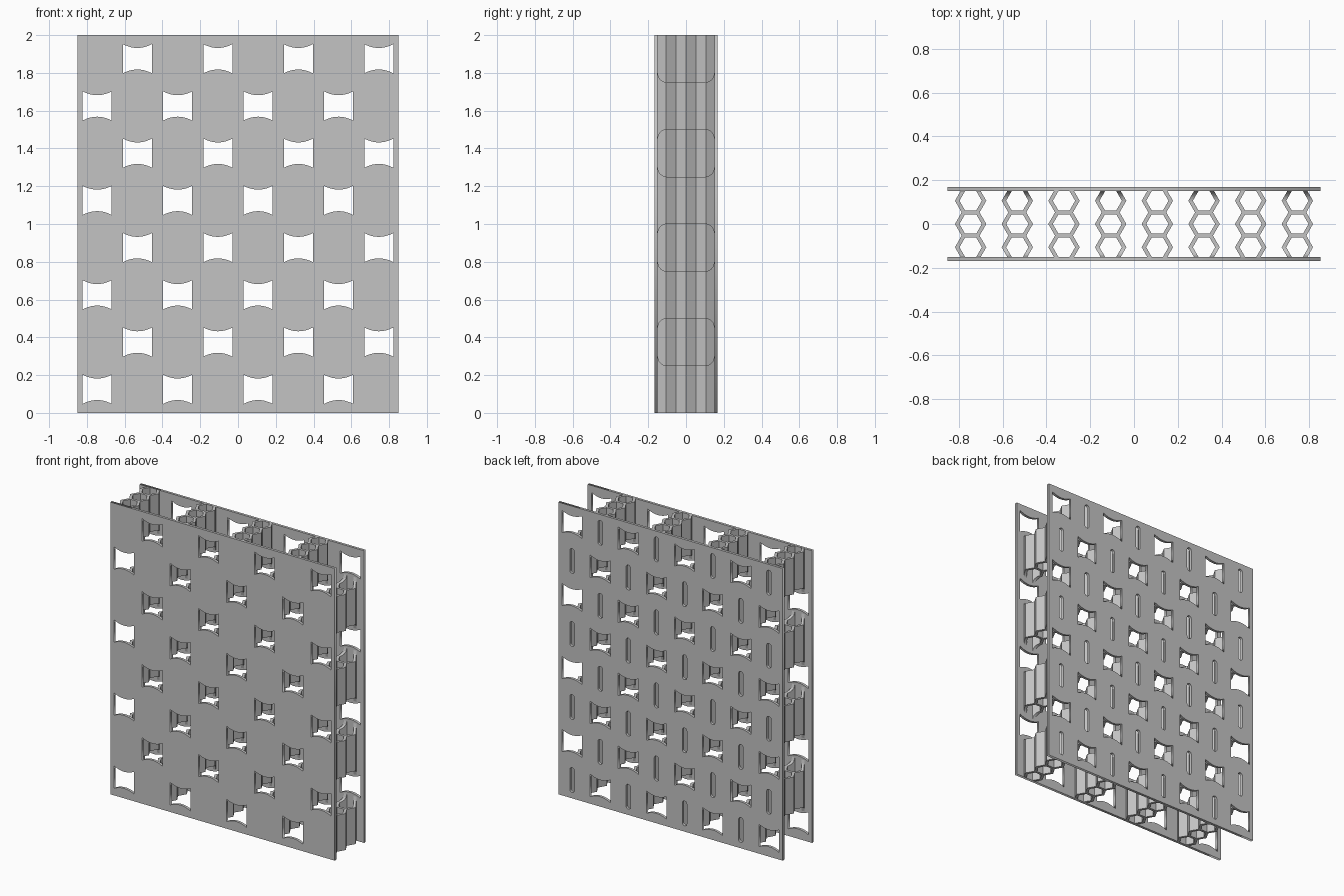
import bpy, bmesh, math

if "Cube" in bpy.data.objects:
    bpy.data.objects.remove(bpy.data.objects["Cube"], do_unlink=True)

COLS, ROWS = 8, 8
PITCH, CELL = 0.213, 0.25          # column spacing, row height
WIDTH, HEIGHT = 0.85, 2.0          # half width and full height of the plates
INNER, OUTER = 0.15, 0.168         # plate faces in y
HEX_STEP = 0.106                   # spacing of hexagons in depth
R_OUT, R_IN = 0.0715, 0.051        # hexagon corner radii
FILLET = 0.05

grey = bpy.data.materials.new("plain grey")
grey.use_nodes = True
grey.diffuse_color = (0.55, 0.55, 0.55, 1)
grey.node_tree.nodes["Principled BSDF"].inputs["Base Color"].default_value = grey.diffuse_color


def column_x(c):
    return (c - (COLS - 1) / 2) * PITCH


def is_window(c, r):
    return (c + r) % 2 == 0


def window_outline(cx, cz):
    """Opening with straight sides and bowed-in top and bottom."""
    half, corner, bow = 0.0765, 0.077, 0.02
    ts = [i / 5 - 1 for i in range(11)]
    top = [(cx + t * half, cz + corner - bow * (1 - t * t)) for t in ts]
    low = [(cx - t * half, cz - corner + bow * (1 - t * t)) for t in ts]
    return top + low


def slot_outline(cx, cz):
    """Narrow upright slot with round ends."""
    r, straight = 0.017, 0.068
    pts = []
    for i in range(18):
        a = math.pi * (i if i < 9 else i - 1) / 8
        lift = straight if i < 9 else -straight
        pts.append((cx + r * math.cos(a), cz + lift + r * math.sin(a)))
    return pts


def make_plate(name, y, slots):
    curve = bpy.data.curves.new(name, "CURVE")
    curve.dimensions = "2D"
    curve.fill_mode = "BOTH"
    curve.extrude = (OUTER - INNER) / 2
    loops = [[(-WIDTH, 0), (WIDTH, 0), (WIDTH, HEIGHT), (-WIDTH, HEIGHT)]]
    for c in range(COLS):
        for r in range(ROWS):
            centre = (column_x(c), (r + 0.5) * CELL)
            if is_window(c, r):
                loops.append(window_outline(*centre))
            elif slots:
                loops.append(slot_outline(*centre))
    for loop in loops:
        spline = curve.splines.new("POLY")
        spline.points.add(len(loop) - 1)
        for p, (x, z) in zip(spline.points, loop):
            p.co = (x, z, 0, 1)
        spline.use_cyclic_u = True
    curve.materials.append(grey)
    ob = bpy.data.objects.new(name, curve)
    ob.rotation_euler.x = math.pi / 2
    ob.location.y = y
    bpy.context.collection.objects.link(ob)
    bpy.ops.object.select_all(action="DESELECT")
    ob.select_set(True)
    bpy.context.view_layer.objects.active = ob
    bpy.ops.object.convert(target="MESH")


def wall_profile():
    """Half of the stacked hexagon section: (y, inner x, outer x) from front to back."""
    slope = 1 / math.sqrt(3)
    flat = R_IN * math.sqrt(3) / 2
    pts = []
    for k in (-1, 0, 1):
        yc = k * HEX_STEP
        lo, hi = yc - HEX_STEP / 2, yc + HEX_STEP / 2
        if k == -1:
            lo = -INNER
        if k == 1:
            hi = INNER

        def outer(y):
            return R_OUT - abs(y - yc) * slope
        if k > -1:
            pts += [(lo, 0, outer(lo)), (yc - flat, 0, outer(yc - flat))]
        a = lo if k == -1 else yc - flat
        b = hi if k == 1 else yc + flat
        steps = [a + (yc - a) * i / 8 for i in range(8)] + [yc + (b - yc) * i / 8 for i in range(9)]
        pts += [(y, R_IN - abs(y - yc) * slope, outer(y)) for y in steps]
        if k < 1:
            pts += [(yc + flat, 0, outer(yc + flat)), (hi, 0, outer(hi))]
    return pts


def flare(y):
    """Extra length near the plates, left by the rounded gap."""
    t = min(max(0, abs(y) - (INNER - FILLET)), FILLET)
    return FILLET - math.sqrt(FILLET ** 2 - t ** 2)


def add_strip(bm, cx, side, z0, z1, profile):
    rings = []
    for y, xi, xo in profile:
        low = max(0, z0 - flare(y))
        high = min(HEIGHT, z1 + flare(y))
        rings.append([bm.verts.new((cx + side * x, y, z))
                      for x, z in ((xi, low), (xo, low), (xo, high), (xi, high))])
    for i, (a, b) in enumerate(zip(rings, rings[1:])):
        (ya, xa, _), (yb, xb, _) = profile[i], profile[i + 1]
        for j in range(4):
            n = (j + 1) % 4
            if j == 3 and xa == 0 and xb == 0:
                continue            # both halves meet on the centre plane
            if j < 3 and abs(ya - yb) < 1e-6:
                continue            # step in the inner side only
            quad = [a[j], b[j], b[n], a[n]]
            bm.faces.new(quad if side < 0 else quad[::-1])


def make_column(c, profile):
    bm = bmesh.new()
    for r in range(ROWS):
        if not is_window(c, r):
            for side in (-1, 1):
                add_strip(bm, column_x(c), side, r * CELL, (r + 1) * CELL, profile)
    bmesh.ops.remove_doubles(bm, verts=bm.verts, dist=1e-5)
    bmesh.ops.recalc_face_normals(bm, faces=bm.faces)
    name = f"honeycomb_column_{c + 1}"
    mesh = bpy.data.meshes.new(name)
    bm.to_mesh(mesh)
    bm.free()
    mesh.materials.append(grey)
    bpy.context.collection.objects.link(bpy.data.objects.new(name, mesh))


# Outer plates: the back one also has slots
mid = (INNER + OUTER) / 2
make_plate("front_plate", -mid, False)
make_plate("back_plate", mid, True)

# Honeycomb tubes between the plates
section = wall_profile()
for c in range(COLS):
    make_column(c, section)
